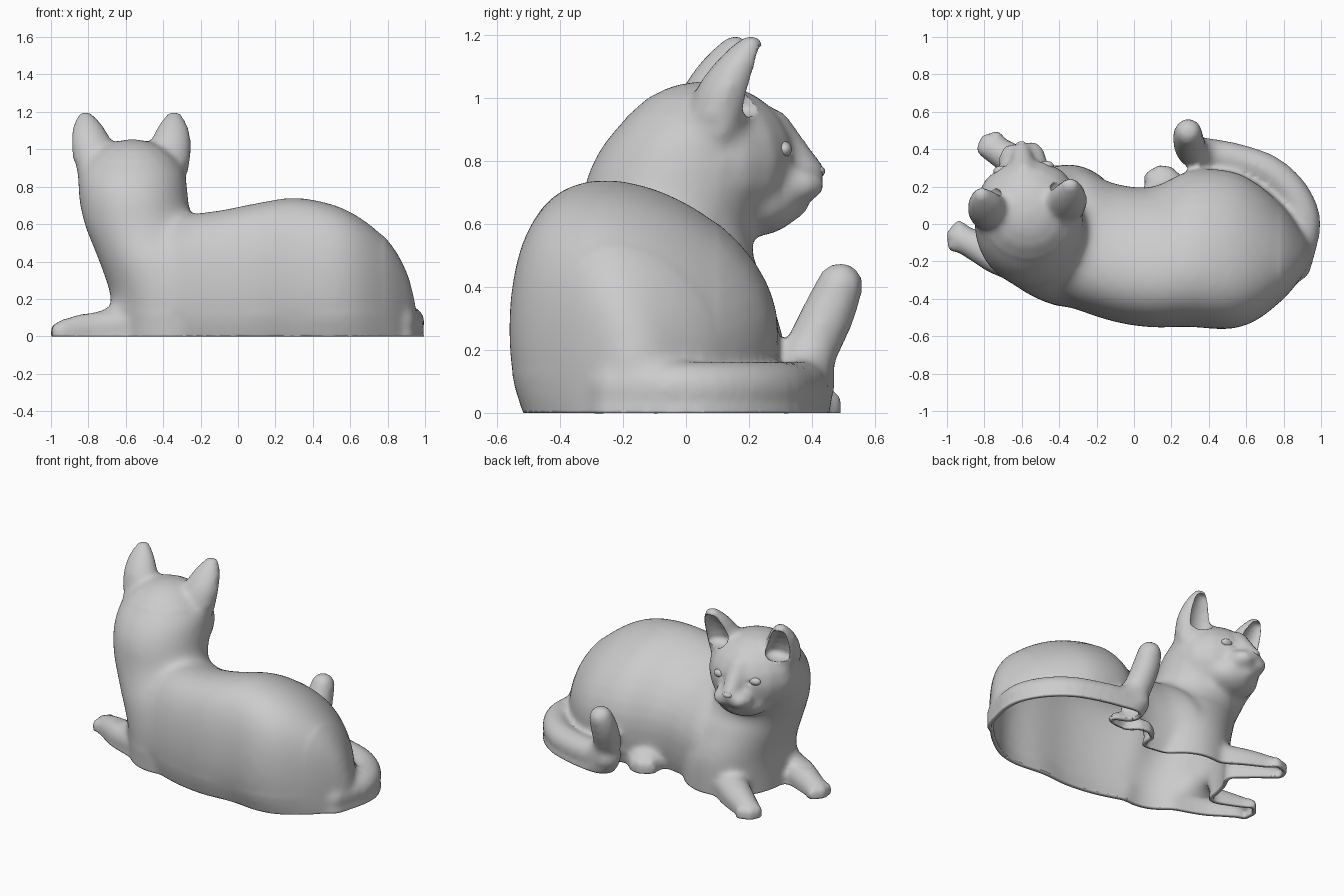
import bpy, bmesh
from math import sin, cos, pi, radians
from mathutils import Matrix, Vector

if "Cube" in bpy.data.objects:
    bpy.data.objects.remove(bpy.data.objects["Cube"])

HEAD = (Matrix.Translation((-0.57, 0.1, 0)) @ Matrix.Rotation(radians(6), 4, 'Z')
        @ Matrix.Translation((0, -0.1, 0)))


def spline(rows, n=6):
    """Catmull-Rom through rows of numbers."""
    out = []
    for i in range(len(rows) - 1):
        a, b = rows[max(i - 1, 0)], rows[i]
        c, d = rows[i + 1], rows[min(i + 2, len(rows) - 1)]
        for k in range(n):
            t = k / n
            out.append([0.5 * (2*q + (r-p)*t + (2*p-5*q+4*r-s)*t*t + (3*q-p-3*r+s)*t**3)
                        for p, q, r, s in zip(a, b, c, d)])
    return out + [list(rows[-1])]


def loft(bm, rings):
    vs = [[bm.verts.new(p) for p in ring] for ring in rings]
    n = len(vs[0])
    for a, b in zip(vs, vs[1:]):
        for i in range(n):
            bm.faces.new((a[i], a[(i+1) % n], b[(i+1) % n], b[i]))
    bm.faces.new(vs[0][::-1])
    bm.faces.new(vs[-1])


# unit sphere as rings of points, reused by every ball
SPHERE = [[Vector((sin(a) * cos(t), sin(a) * sin(t), -cos(a)))
           for t in [2 * pi * i / 16 for i in range(16)]]
          for a in [0.06 + (pi - 0.12) * j / 10 for j in range(11)]]


def ball(bm, c, r, m=Matrix()):
    t = m @ Matrix.LocRotScale(Vector(c), None, Vector(r))
    loft(bm, [[t @ p for p in ring] for ring in SPHERE])


def tube(bm, rows, n=5, drop=0.0):
    """Chain of balls; drop extends a limb straight down past the ground."""
    for x, y, z, r in spline(rows, n):
        ball(bm, (x, y, z), (r, r, r))
        if drop and z < 0.2:
            ball(bm, (x, y, z - drop), (r, r, r))


def make(name, bm):
    me = bpy.data.meshes.new(name)
    bm.to_mesh(me)
    bm.free()
    me.shade_smooth()
    ob = bpy.data.objects.new(name, me)
    bpy.context.collection.objects.link(ob)
    return ob


def remesh(ob, size):
    m = ob.modifiers.new('merge', 'REMESH')
    m.mode = 'VOXEL'
    m.voxel_size = size


def soften(ob, n):
    m = ob.modifiers.new('soften', 'SMOOTH')
    m.factor, m.iterations = 0.5, n


ANG = [2 * pi * i / 40 for i in range(40)]
bm = bmesh.new()

# torso along x: x, y min, y max, top
torso = [(-0.5, -0.37, 0.2, 0.5), (-0.3, -0.46, 0.29, 0.64), (-0.1, -0.525, 0.215, 0.675),
         (0.1, -0.555, 0.2, 0.715), (0.3, -0.55, 0.285, 0.745), (0.5, -0.565, 0.285, 0.71),
         (0.65, -0.52, 0.22, 0.64), (0.8, -0.40, 0.09, 0.515), (0.9, -0.28, -0.04, 0.35),
         (0.95, -0.2, -0.1, 0.17)]
rings = []
for x, y0, y1, top in spline(torso):
    zc, ring = top * 0.35, []
    for t in ANG:
        s = sin(t)
        y = (y0 + y1) / 2 + (y1 - y0) / 2 * cos(t)
        if s > 0:
            ring.append((x, y - 0.3 * (y1 - y0) / 2 * s * s, zc + (top - zc) * s))
        else:
            ring.append((x, y, zc + (zc + 0.3) * s))
    rings.append(ring)
loft(bm, rings)

# chest and neck upwards: z, centre x, centre y, radius x, radius y
chest = [(-0.1, -0.35, -0.06, 0.32, 0.37), (0.2, -0.36, -0.065, 0.32, 0.38),
         (0.4, -0.42, -0.08, 0.325, 0.335), (0.5, -0.48, -0.08, 0.305, 0.295),
         (0.6, -0.535, -0.06, 0.29, 0.285), (0.75, -0.56, -0.01, 0.295, 0.31),
         (0.87, -0.565, 0.03, 0.285, 0.285), (0.95, -0.565, 0.04, 0.23, 0.22)]
loft(bm, [[(cx + rx * cos(t), cy + ry * sin(t), z) for t in ANG]
          for z, cx, cy, rx, ry in spline(chest)])

# front legs with toes
for path, toes in (
        ([(-0.45, -0.25, 0.08, 0.12), (-0.7, -0.185, 0.05, 0.1), (-0.83, -0.125, 0.035, 0.085),
          (-0.915, -0.08, 0.02, 0.075)], ((-0.965, -0.115), (-0.972, -0.06), (-0.935, -0.015))),
        ([(-0.36, 0.12, 0.08, 0.12), (-0.57, 0.285, 0.05, 0.1), (-0.68, 0.36, 0.035, 0.085),
          (-0.755, 0.405, 0.02, 0.075)], ((-0.81, 0.4), (-0.79, 0.448), (-0.735, 0.465)))):
    tube(bm, path, 6, 0.08)
    for x, y in toes:
        for z in (0.025, -0.05):
            ball(bm, (x, y, z), (0.037, 0.037, 0.05))

# hind paw
for z in (0.03, -0.05):
    ball(bm, (0.17, 0.19, z), (0.12, 0.1, 0.1))
    for x, y in ((0.09, 0.25), (0.14, 0.28), (0.19, 0.27)):
        ball(bm, (x, y, z), (0.038, 0.04, 0.06))

# curled tail
tube(bm, [(0.86, -0.22, 0.08, 0.09), (0.91, 0.0, 0.075, 0.09), (0.85, 0.16, 0.075, 0.09),
          (0.72, 0.28, 0.075, 0.09), (0.54, 0.345, 0.075, 0.09), (0.4, 0.37, 0.09, 0.09),
          (0.315, 0.39, 0.18, 0.088), (0.29, 0.455, 0.32, 0.085), (0.29, 0.49, 0.405, 0.075)],
     5, 0.08)

# head: skull, jaw, chin, muzzle pads, nose bridge
ball(bm, (0, 0.055, 0.8), (0.295, 0.295, 0.255), HEAD)
ball(bm, (0, 0.21, 0.67), (0.18, 0.16, 0.11), HEAD)
ball(bm, (0, 0.32, 0.66), (0.065, 0.075, 0.05), HEAD)
for s in (-1, 1):
    ball(bm, (s * 0.05, 0.335, 0.725), (0.08, 0.105, 0.062), HEAD)
for y, z, r in spline([(0.27, 0.9, 0.07), (0.34, 0.82, 0.06), (0.405, 0.765, 0.042)]):
    ball(bm, (0, y, z), (r, r, r), HEAD)

# ears, and their hollows as a cutter
EAR = [(0.185, 0.07, 0.9, 0.125, 0.1, 0.08), (0.21, 0.1, 1.02, 0.114, 0.09, 0.06),
       (0.228, 0.145, 1.11, 0.085, 0.066, 0.05), (0.238, 0.185, 1.168, 0.046, 0.04, 0.038)]
cut = bmesh.new()
for s in (-1, 1):
    for x, y, z, a, b, c in spline(EAR, 6):
        ball(bm, (s * x, y, z), (a, b, c), HEAD)
        if 0.97 < z < 1.15:
            ball(cut, (s * (x + 0.003), y + b * 0.75, z), (a * 0.7, b * 0.7, c * 0.6), HEAD)
    # eye sockets
    ball(cut, (s * 0.12, 0.357, 0.837), (0.055, 0.045, 0.035), HEAD)

cutter = make('ear_and_eye_cutter', cut)
remesh(cutter, 0.012)
cutter.hide_render = True

solid = make('cat_solid', bm)
remesh(solid, 0.018)
soften(solid, 8)
m = solid.modifiers.new('hollow', 'BOOLEAN')
m.operation, m.object, m.solver = 'DIFFERENCE', cutter, 'FLOAT'
soften(solid, 2)

# blend neck into back, then cut at the ground to open the bottom
baked = bpy.data.meshes.new_from_object(
    solid.evaluated_get(bpy.context.evaluated_depsgraph_get()))
bpy.data.objects.remove(solid)
bpy.data.objects.remove(cutter)
bm = bmesh.new()
bm.from_mesh(baked)
back = [v for v in bm.verts if -0.95 < v.co.x < 0.78 and v.co.y < 0.1 and 0.12 < v.co.z < 0.94]
for i in range(30):
    bmesh.ops.smooth_vert(bm, verts=back, factor=0.5,
                          use_axis_x=True, use_axis_y=True, use_axis_z=True)
bmesh.ops.bisect_plane(bm, geom=bm.verts[:] + bm.edges[:] + bm.faces[:],
                       plane_co=(0, 0, 0), plane_no=(0, 0, 1), clear_inner=True)
shell = make('cat_body', bm)

# wall, thinning out towards the ears
group = shell.vertex_groups.new(name='wall')
for v in shell.data.vertices:
    group.add([v.index], min(1, max(0.1, (1.0 - v.co.z) / 0.1)), 'REPLACE')
m = shell.modifiers.new('wall', 'SOLIDIFY')
m.thickness, m.offset, m.vertex_group = 0.024, -1, 'wall'

# eyes and nose
for name, s in (('left_eye', -1), ('right_eye', 1)):
    e = bmesh.new()
    ball(e, (s * 0.12, 0.299, 0.838), (0.042, 0.026, 0.026), HEAD)
    make(name, e)
e = bmesh.new()
ball(e, (0, 0.42, 0.768), (0.032, 0.024, 0.02), HEAD)
make('nose', e)
